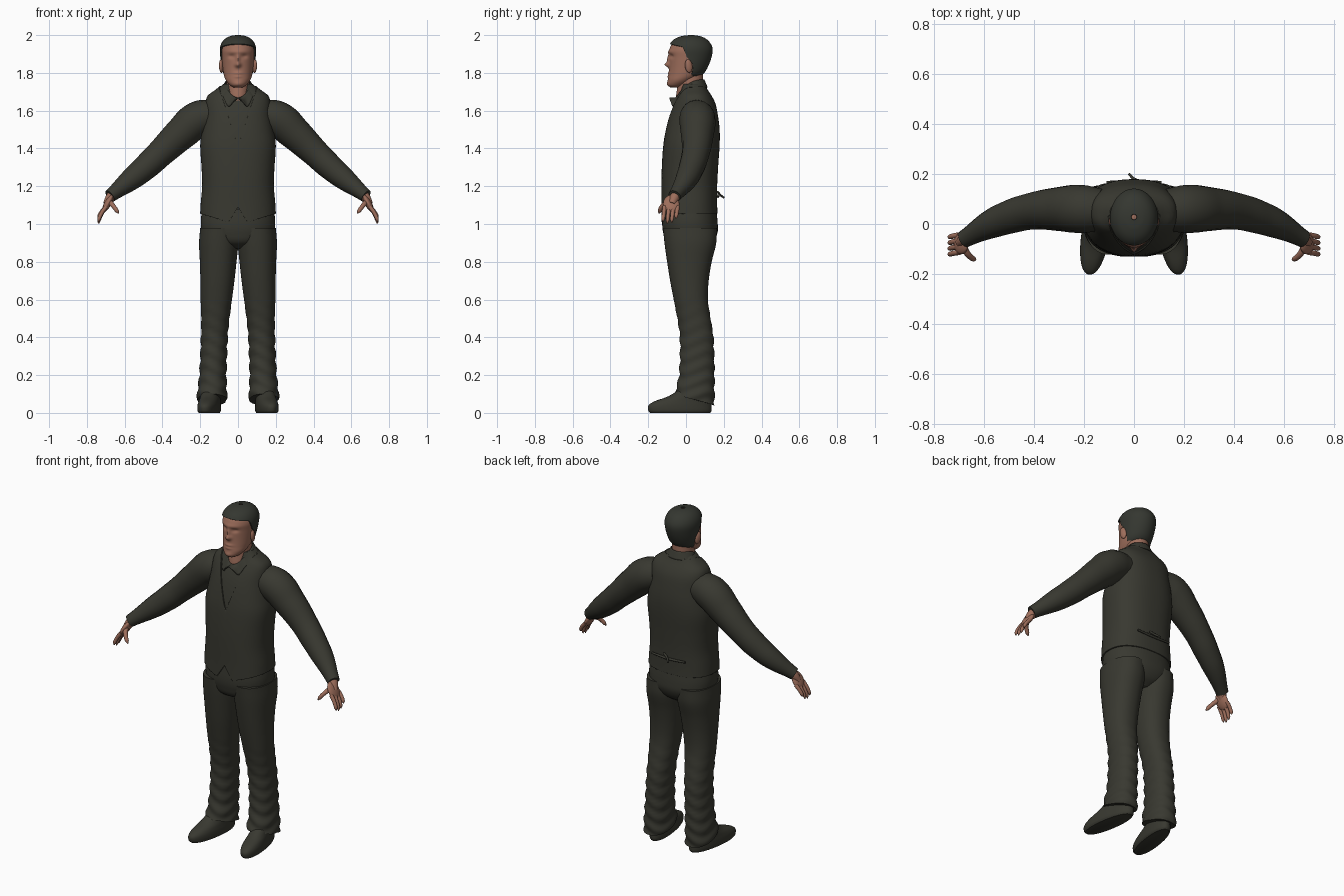
import bpy
from math import sin, cos, pi, exp, copysign
from mathutils import Vector

cube = bpy.data.objects.get("Cube")
if cube:
    bpy.data.objects.remove(cube)


def material(name, *rgb):
    mat = bpy.data.materials.new(name)
    mat.use_nodes = True
    mat.diffuse_color = (*rgb, 1)
    shader = mat.node_tree.nodes["Principled BSDF"]
    shader.inputs["Base Color"].default_value = (*rgb, 1)
    shader.inputs["Roughness"].default_value = 0.8
    return mat


cloth = material("dark olive cloth", 0.04, 0.04, 0.03)
hair_color = material("dark hair", 0.035, 0.038, 0.03)
skin_color = material("skin", 0.34, 0.155, 0.105)


def finish(obj, angle=0.9):
    bpy.ops.object.select_all(action="DESELECT")
    obj.select_set(True)
    bpy.context.view_layer.objects.active = obj
    bpy.ops.object.shade_smooth_by_angle(angle=angle)
    return obj


def grid(name, point, mat, rows=32, cols=64, thick=0):
    """Closed band of quads from point(angle, height); capped unless it is a thin shell."""
    verts = [point(2 * pi * c / cols, r / rows) for r in range(rows + 1) for c in range(cols)]
    faces = []
    for r in range(rows):
        for c in range(cols):
            a, b = r * cols + c, r * cols + (c + 1) % cols
            faces.append((a, b, b + cols, a + cols))
    if not thick:
        faces.append(tuple(reversed(range(cols))))
        faces.append(tuple(range(rows * cols, len(verts))))
    mesh = bpy.data.meshes.new(name)
    mesh.from_pydata(verts, [], faces)
    mesh.materials.append(mat)
    obj = bpy.data.objects.new(name, mesh)
    bpy.context.collection.objects.link(obj)
    if thick:
        shell = obj.modifiers.new("thickness", "SOLIDIFY")
        shell.thickness = thick
        shell.offset = -1
    return finish(obj)


def sample(table, z):
    """Smoothly interpolated section: half width, front y, back y, centre x."""
    last = len(table) - 1
    z = min(max(z, table[0][0]), table[last][0])
    k = max(i for i in range(last) if table[i][0] <= z)
    low, high = table[k], table[k + 1]
    span = high[0] - low[0]
    t = (z - low[0]) / span

    def slope(i, c):
        a, b = table[max(i - 1, 0)], table[min(i + 1, last)]
        return (b[c] - a[c]) / (b[0] - a[0]) * span

    out = []
    for c in range(1, len(low)):
        ease = t * t * (3 - 2 * t)
        out.append(low[c] + (high[c] - low[c]) * ease
                   + slope(k, c) * t * (1 - t) ** 2 - slope(k + 1, c) * t * t * (1 - t))
    return out if len(out) == 4 else out + [0]


def surface(table, u, z, power=2.0, grow=0.0):
    w, front, back, x = sample(table, z)
    bend = lambda v: copysign(abs(v) ** (2 / power), v)
    return Vector((x + (w + grow) * bend(sin(u)),
                   (front + back) / 2 - ((back - front) / 2 + grow) * bend(cos(u)), z))


def body(name, table, mat, low=None, high=None, power=2.0, grow=0.0, adjust=None, **options):
    low = low or (lambda u: table[0][0])
    high = high or (lambda u: table[-1][0])

    def point(u, t):
        ease = (1 - cos(pi * t)) / 2
        p = surface(table, u, low(u) + (high(u) - low(u)) * ease, power, grow)
        return adjust(u, p) if adjust else p

    return grid(name, point, mat, **options)


def tube(name, points, mat, flat=None):
    """Rounded limb through (x, y, z, radius) points."""
    curve = bpy.data.curves.new(name, "CURVE")
    curve.dimensions = "3D"
    curve.bevel_depth = 1
    curve.bevel_resolution = 6
    curve.resolution_u = 6
    curve.use_fill_caps = True
    spline = curve.splines.new("BEZIER")
    spline.radius_interpolation = "CARDINAL"
    spline.bezier_points.add(len(points) - 1)
    for knot, (x, y, z, r) in zip(spline.bezier_points, points):
        knot.co, knot.radius = (x, y, z), r
        knot.handle_left_type = knot.handle_right_type = "AUTO"
    curve.materials.append(mat)
    obj = bpy.data.objects.new(name, curve)
    bpy.context.collection.objects.link(obj)
    bpy.ops.object.select_all(action="DESELECT")
    obj.select_set(True)
    bpy.context.view_layer.objects.active = obj
    bpy.ops.object.convert(target="MESH")
    return finish(bpy.context.object)


def ball(name, place, size, mat, turn=(0, 0, 0)):
    bpy.ops.mesh.primitive_uv_sphere_add(segments=24, ring_count=16, location=place, rotation=turn)
    obj = bpy.context.object
    obj.name, obj.scale = name, size
    obj.data.materials.append(mat)
    return finish(obj)


# Torso: shirt inside, waistcoat with a V neck and pointed hem outside
torso = [(1, .203, -.132, .17), (1.1, .198, -.13, .165), (1.2, .19, -.13, .165),
         (1.3, .193, -.128, .17), (1.42, .2, -.12, .178), (1.5, .188, -.107, .178),
         (1.58, .175, -.088, .168), (1.64, .172, -.066, .155), (1.68, .16, -.046, .135),
         (1.71, .12, -.035, .115), (1.74, .085, -.03, .1)]
TORSO_POWER = 2.4


def hem(u):
    x = abs(surface(torso, u, 1.05, TORSO_POWER).x)
    if cos(u) < 0:
        return 1.055
    return 1.09 - 1.6 * x if x < .05 else 1.01 + .3 * (x - .05)


def neckline(u):
    z = 1.73
    while cos(u) > 0 and z > 1.41 and abs(surface(torso, u, z, TORSO_POWER).x) < (z - 1.41) * .32:
        z -= .002
    return z


body("shirt", torso, cloth, low=lambda u: 1.3, power=TORSO_POWER, grow=-.007)
body("waistcoat", torso, cloth, hem, neckline, TORSO_POWER, rows=40, cols=128, thick=.009)


def collar_point(u, t):
    f, s, side = cos(u), sin(u), min(u, 2 * pi - u)
    top = Vector((.068 * s, .022 - .075 * f, 1.765 - .095 * ((1 + f) / 2) ** 2.5))
    drop = .042 * min(1, side / .5) + .025 * max(0, 1 - abs(side - .6) / .3)
    edge = Vector((.095 * s, .025 - (.112 if f > 0 else .09) * f, top.z - drop))
    return edge.lerp(top, t)


grid("shirt_collar", collar_point, cloth, rows=6, cols=72, thick=.006)
tube("back_strap", [(-.11, .166, 1.15, .006), (0, .17, 1.145, .007), (.11, .166, 1.15, .006)], cloth)
tube("strap_tail", [(.03, .168, 1.17, .006), (0, .18, 1.155, .006), (-.02, .2, 1.14, .005)], cloth)

# Trouser seat
seat = [(.87, .05, -.05, .1), (.9, .13, -.1, .14), (.95, .185, -.12, .166),
        (1, .197, -.126, .168), (1.08, .19, -.122, .16)]
body("trouser_seat", seat, cloth, power=2.3)

# Head, with facial relief, neck and hair
head = [(1.722, .022, -.08, -.03), (1.735, .043, -.095, 0), (1.76, .064, -.096, .04),
        (1.79, .075, -.092, .085), (1.83, .081, -.089, .11), (1.88, .086, -.088, .128),
        (1.92, .088, -.088, .133), (1.95, .08, -.076, .122), (1.975, .06, -.05, .098),
        (1.99, .03, -.01, .062), (1.994, .003, .025, .031)]
# Relief entries: x, z, width, height, depth
relief = [(0, 1.843, .015, .013, .022), (0, 1.872, .01, .025, .012), (0, 1.912, .06, .011, .005),
          (.034, 1.888, .017, .011, -.009), (-.034, 1.888, .017, .011, -.009),
          (0, 1.798, .024, .006, .006), (0, 1.78, .02, .006, .005), (0, 1.742, .022, .014, .005)]


def face(u, p):
    if cos(u) > 0:
        for x, z, w, h, depth in relief:
            p.y -= depth * exp(-((p.x - x) / w) ** 2 - ((p.z - z) / h) ** 2)
    return p


hair_edge = [(-1, 1.775), (-.4, 1.78), (-.2, 1.84), (0, 1.865), (.12, 1.875), (.35, 1.932), (1.01, 1.948)]


def hairline(u):
    for (a, low), (b, high) in zip(hair_edge, hair_edge[1:]):
        if cos(u) <= b:
            return low + (high - low) * (cos(u) - a) / (b - a)


body("head", head, skin_color, adjust=face, rows=72, cols=112)
neck = [(1.62, .04, -.05, .05), (1.67, .056, -.053, .08), (1.72, .06, -.047, .088), (1.8, .06, -.04, .09)]
body("neck", neck, skin_color)
hair = body("hair", head, hair_color, low=hairline, grow=.008, cols=96, thick=.008)
hair.location.z = .006

# Limbs, built once per side
leg = [(.03, .078, -.06, .15, .137), (.1, .078, -.058, .15, .137), (.2, .071, -.036, .15, .133),
       (.4, .07, -.032, .145, .125), (.5, .075, -.046, .13, .12), (.6, .083, -.065, .116, .115),
       (.7, .09, -.084, .12, .109), (.8, .097, -.1, .136, .105), (.9, .104, -.114, .16, .102),
       (.98, .1, -.122, .163, .1)]
shoe = [(0, .05, -.19, .128, .148), (.012, .056, -.2, .135, .148), (.04, .056, -.198, .135, .148),
        (.062, .053, -.165, .134, .148), (.085, .05, -.1, .13, .148), (.12, .045, -.04, .12, .148)]
arm = [(.13, .055, 1.575, .085), (.21, .06, 1.555, .096), (.3, .06, 1.48, .088), (.4, .053, 1.385, .075),
       (.49, .03, 1.3, .068), (.58, -.005, 1.225, .056), (.678, -.06, 1.148, .035)]


def folds(u, p):
    fade = max(0, min(1, (.62 - p.z) * 4))
    return p + Vector((sin(u), -cos(u), 0)) * .004 * fade * sin(85 * p.z + 2 * sin(2 * u))


def splay(u, p):
    p.x -= .14 * p.y
    return p


for side, s in (("left", 1), ("right", -1)):
    flip = lambda table, s=s: [(*row[:4], row[4] * s) for row in table]
    mirror = lambda points, s=s: [(x * s, *rest) for x, *rest in points]

    def toe_out(u, p, s=s):
        p.x -= s * .14 * p.y
        return p

    body(side + "_trouser_leg", flip(leg), cloth, low=lambda u: .07 + .03 * cos(u),
         power=2.2, adjust=folds, rows=64)
    body(side + "_shoe", flip(shoe), cloth, power=2.2, adjust=toe_out)
    tube(side + "_sleeve", mirror(arm), cloth)
    ball(side + "_ear", (s * .088, .014, 1.836), (.012, .02, .036), skin_color, (.15, 0, s * .3))

    # Hand: wrist, palm, four fingers and a thumb
    tube(side + "_wrist", mirror([(.64, -.04, 1.18, .026), (.675, -.06, 1.14, .026),
                                  (.695, -.075, 1.105, .02)]), skin_color)
    ball(side + "_palm", (s * .69, -.078, 1.107), (.018, .043, .052), skin_color, (0, -s * .5, 0))
    for i in range(4):
        y, reach = -.113 + .023 * i, (.068, .078, .072, .05)[i]
        tube(f"{side}_finger_{i + 1}", mirror([
            (.698, y, 1.092, .011), (.722, y - .004, 1.085 - reach * .4, .0105),
            (.736, y - .008, 1.08 - reach * .8, .009), (.738, y - .009, 1.08 - reach, .003)]), skin_color)
    tube(side + "_thumb", mirror([(.682, -.09, 1.12, .014), (.66, -.125, 1.095, .012),
                                  (.64, -.14, 1.068, .01), (.632, -.143, 1.056, .003)]), skin_color)
